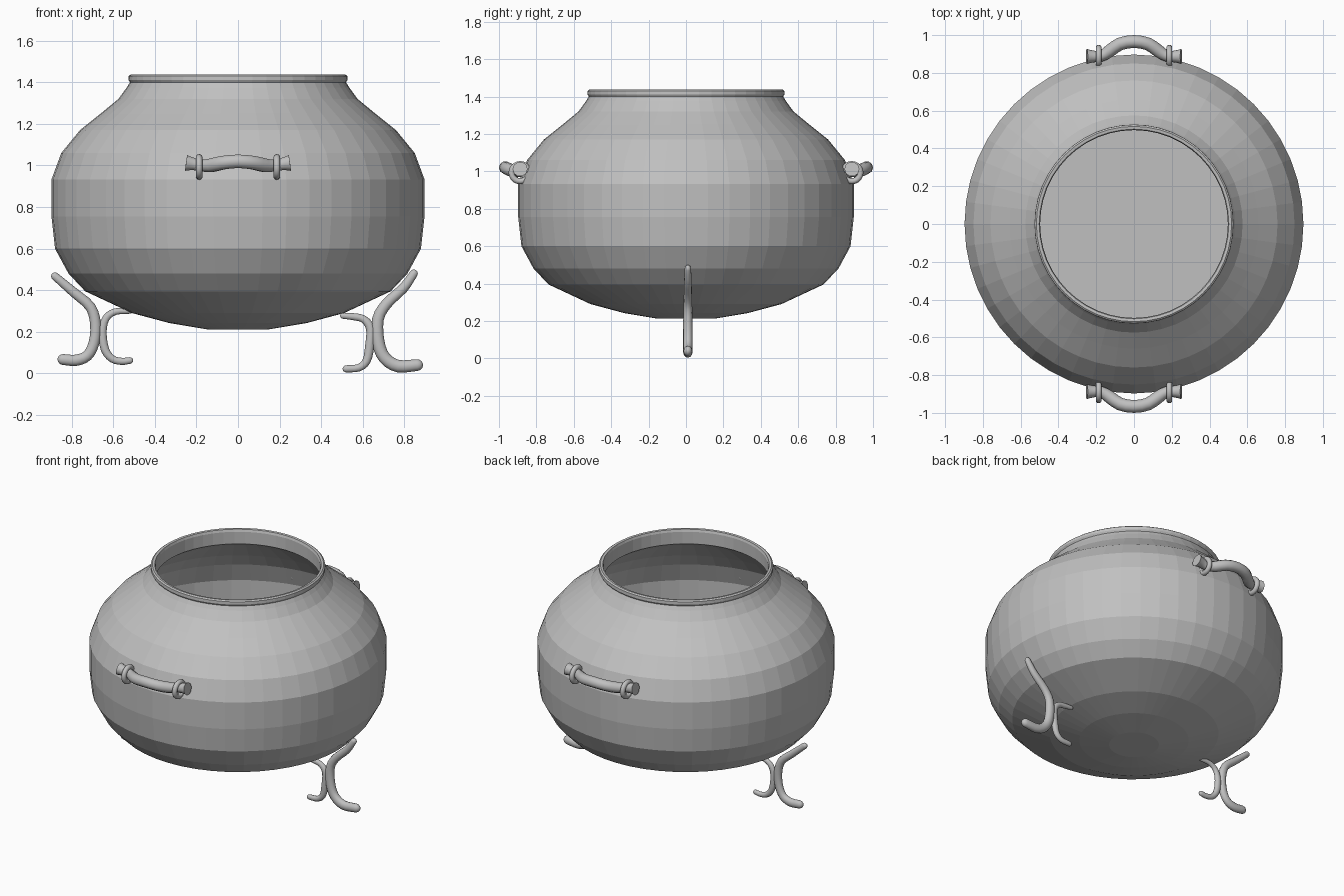
import bpy, bmesh, math
from mathutils import Vector

if "Cube" in bpy.data.objects:
    bpy.data.objects.remove(bpy.data.objects["Cube"])

grey = bpy.data.materials.new("grey_metal")
grey.diffuse_color = (0.53, 0.53, 0.53, 1)
grey.use_nodes = True
grey.node_tree.nodes["Principled BSDF"].inputs["Base Color"].default_value = grey.diffuse_color


def finish(bm, name, smooth):
    bmesh.ops.recalc_face_normals(bm, faces=bm.faces)
    me = bpy.data.meshes.new(name)
    bm.to_mesh(me)
    bm.free()
    me.materials.append(grey)
    ob = bpy.data.objects.new(name, me)
    bpy.context.collection.objects.link(ob)
    if smooth:
        bpy.ops.object.select_all(action='DESELECT')
        ob.select_set(True)
        bpy.context.view_layer.objects.active = ob
        bpy.ops.object.shade_smooth_by_angle(angle=math.radians(40))
    return ob


def skin(bm, rings, closed=False):
    """Join successive vertex rings with quads; cap the ends if open."""
    n = len(rings[0])
    for i in range(len(rings) - (0 if closed else 1)):
        a, b = rings[i], rings[(i + 1) % len(rings)]
        for j in range(n):
            k = (j + 1) % n
            bm.faces.new((a[j], a[k], b[k], b[j]))
    if not closed:
        bm.faces.new(rings[0])
        bm.faces.new(rings[-1])


def lathe(name, profile, sides):
    bm = bmesh.new()
    rings = [[bm.verts.new((r * math.cos(2 * math.pi * j / sides),
                            r * math.sin(2 * math.pi * j / sides), z))
              for j in range(sides)] for r, z in profile]
    skin(bm, rings)
    return finish(bm, name, False)


def spline(pts, steps):
    """Catmull-Rom through 4D points (x, y, z, radius)."""
    p = [Vector(q) for q in pts]
    p = [2 * p[0] - p[1]] + p + [2 * p[-1] - p[-2]]
    out = []
    for i in range(1, len(p) - 2):
        a, b, c, d = p[i - 1:i + 3]
        for s in range(steps):
            t = s / steps
            out.append(0.5 * (2 * b + (c - a) * t + (2 * a - 5 * b + 4 * c - d) * t * t
                              + (3 * b - a - 3 * c + d) * t ** 3))
    return out + [p[-2]]


def tube(name, pts, ref, sides=12, steps=3, rounded=True, flat=1.0):
    path = spline(pts, steps)
    c = [q.to_3d() for q in path]
    r = [q[3] for q in path]
    if rounded:  # dome both ends
        d0, d1 = (c[0] - c[1]).normalized(), (c[-1] - c[-2]).normalized()
        r0, r1 = r[0], r[-1]
        dome = [(math.sin(a), math.cos(a)) for a in (0.5, 1.0, 1.4)]
        c0, c1 = c[0].copy(), c[-1].copy()
        for s, k in dome:
            c.insert(0, c0 + d0 * r0 * s)
            r.insert(0, r0 * k)
            c.append(c1 + d1 * r1 * s)
            r.append(r1 * k)
    bm = bmesh.new()
    rings = []
    for i, q in enumerate(c):
        t = (c[min(i + 1, len(c) - 1)] - c[max(i - 1, 0)]).normalized()
        u = t.cross(Vector(ref)).normalized()
        v = u.cross(t)
        rings.append([bm.verts.new(q + r[i] * (u * math.cos(2 * math.pi * j / sides)
                                               + v * flat * math.sin(2 * math.pi * j / sides)))
                      for j in range(sides)])
    skin(bm, rings)
    return finish(bm, name, True)


def torus_x(name, centre, major, minor, n=20, m=10):
    bm = bmesh.new()
    rings = []
    for i in range(n):
        a = 2 * math.pi * i / n
        d = Vector((0, math.cos(a), math.sin(a)))
        rings.append([bm.verts.new(Vector(centre) + d * (major + minor * math.cos(2 * math.pi * j / m))
                                   + Vector((minor * math.sin(2 * math.pi * j / m), 0, 0)))
                      for j in range(m)])
    skin(bm, rings, closed=True)
    return finish(bm, name, True)


# Hollow pot: outer wall, rolled rim, inner wall, flat floor
outer = [(0.15, 0.212), (0.33, 0.242), (0.51, 0.29), (0.735, 0.395), (0.815, 0.48), (0.88, 0.60),
         (0.897, 0.755), (0.897, 0.933), (0.85, 1.06), (0.76, 1.17), (0.66, 1.25), (0.575, 1.32),
         (0.535, 1.375), (0.52, 1.40)]
rim = [(0.527, 1.412), (0.526, 1.43), (0.517, 1.437), (0.502, 1.435), (0.497, 1.42)]
inner = [(0.497, 1.34), (0.56, 1.295), (0.74, 1.15), (0.825, 1.05), (0.87, 0.925), (0.87, 0.76),
         (0.853, 0.61), (0.79, 0.50), (0.71, 0.42), (0.53, 0.315)]
lathe("pot_body", outer + rim + inner, 48)

# Handles on front and back, each held by two rings
half = [(0.25, 0.887, 1.012, 0.04), (0.215, 0.887, 1.007, 0.031), (0.175, 0.888, 1.0, 0.029),
        (0.13, 0.915, 1.0, 0.034), (0.075, 0.953, 1.013, 0.034)]
for side, sy in (("front", -1), ("back", 1)):
    pts = [(-x, y * sy, z, r) for x, y, z, r in half] + [(0, 0.966 * sy, 1.02, 0.034)] \
        + [(x, y * sy, z, r) for x, y, z, r in reversed(half)]
    tube(side + "_handle", pts, (0, 0, 1), sides=10, steps=2, rounded=False)
    for sx in (-1, 1):
        torus_x(side + "_handle_ring", (sx * 0.187, 0.887 * sy, 0.993), 0.046, 0.016)

# Two legs, each an outer and an inner S-curve touching at the stem
legs = {
    "right_leg_outer": [(0.845, 0.48, .02), (0.795, 0.41, .024), (0.715, 0.335, .026), (0.673, 0.26, .028),
                        (0.675, 0.15, .03), (0.705, 0.075, .03), (0.77, 0.035, .03), (0.862, 0.04, .028)],
    "right_leg_inner": [(0.505, 0.277, .014), (0.56, 0.272, .017), (0.605, 0.26, .018), (0.638, 0.215, .022),
                        (0.633, 0.13, .022), (0.618, 0.06, .02), (0.58, 0.027, .018), (0.52, 0.022, .017)],
    "left_leg_outer": [(-0.88, 0.467, .019), (-0.79, 0.39, .023), (-0.71, 0.32, .025), (-0.685, 0.235, .026),
                       (-0.693, 0.145, .026), (-0.725, 0.085, .026), (-0.78, 0.063, .027), (-0.842, 0.067, .026)],
    "left_leg_inner": [(-0.52, 0.30, .013), (-0.59, 0.297, .016), (-0.635, 0.265, .018), (-0.652, 0.2, .02),
                       (-0.64, 0.115, .02), (-0.605, 0.07, .018), (-0.56, 0.058, .017), (-0.52, 0.062, .016)],
}
for name, pts in legs.items():
    tube(name, [(x, 0.01, z, r) for x, z, r in pts], (0, 1, 0), flat=0.85)
